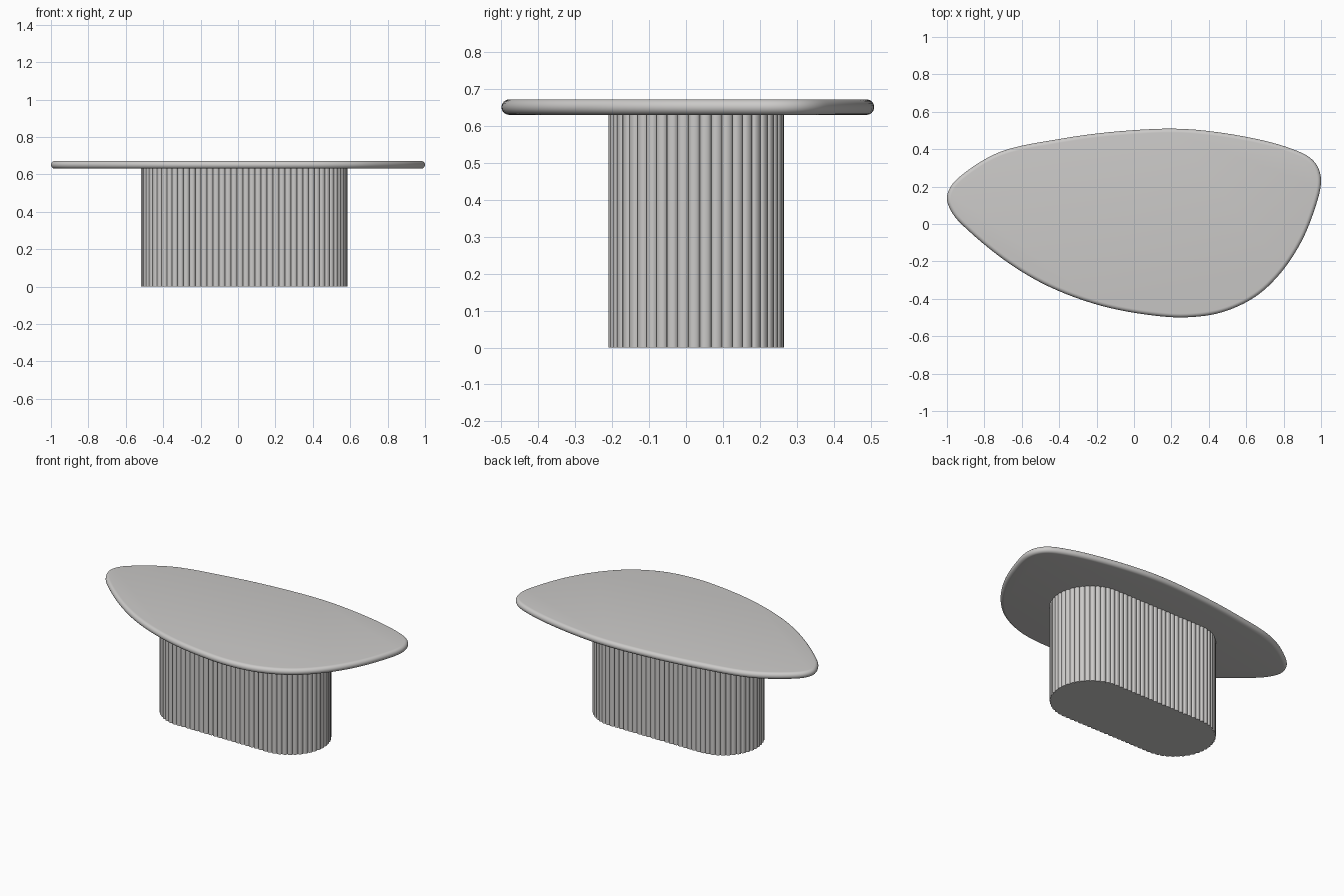
import bpy, bmesh, math
from mathutils import Vector

if "Cube" in bpy.data.objects:
    bpy.data.objects.remove(bpy.data.objects["Cube"])

mat = bpy.data.materials.new("warm grey")
mat.diffuse_color = (0.60, 0.59, 0.58, 1)
mat.use_nodes = True
mat.node_tree.nodes["Principled BSDF"].inputs["Base Color"].default_value = mat.diffuse_color


def loft(name, rings):
    """Skin a stack of closed rings and cap both ends."""
    bm = bmesh.new()
    vs = [[bm.verts.new(p) for p in r] for r in rings]
    n = len(vs[0])
    for a, b in zip(vs, vs[1:]):
        for i in range(n):
            j = (i + 1) % n
            bm.faces.new((a[i], a[j], b[j], b[i]))
    bm.faces.new(vs[0][::-1])
    bm.faces.new(vs[-1])
    me = bpy.data.meshes.new(name)
    bm.to_mesh(me)
    bm.free()
    me.materials.append(mat)
    ob = bpy.data.objects.new(name, me)
    bpy.context.collection.objects.link(ob)
    bpy.context.view_layer.objects.active = ob
    ob.select_set(True)
    bpy.ops.object.shade_smooth_by_angle(angle=math.radians(35))
    ob.select_set(False)
    return ob


def smooth_loop(pts, sub):
    """Closed centripetal spline through the points."""
    out = []
    n = len(pts)
    for i in range(n):
        p0, p1, p2, p3 = (Vector(pts[(i + k) % n]) for k in (-1, 0, 1, 2))
        d0, d1, d2 = ((b - a).length ** 0.5 for a, b in ((p0, p1), (p1, p2), (p2, p3)))
        m1 = ((p1 - p0) / d0 - (p2 - p0) / (d0 + d1) + (p2 - p1) / d1) * d1
        m2 = ((p2 - p1) / d1 - (p3 - p1) / (d1 + d2) + (p3 - p2) / d2) * d1
        for s in range(sub):
            t = s / sub
            out.append(p1 * (2*t**3 - 3*t*t + 1) + m1 * (t**3 - 2*t*t + t)
                       + p2 * (3*t*t - 2*t**3) + m2 * (t**3 - t*t))
    return out


# Pebble-shaped top with a rounded rim
outline = [(1.0, .22), (.985, .30), (.94, .355), (.835, .405), (.62, .462), (.27, .508),
           (-.075, .496), (-.396, .455), (-.717, .385), (-.904, .275), (-.98, .20),
           (-1.0, .134), (-.968, .053), (-.877, -.043), (-.663, -.214), (-.45, -.337),
           (-.18, -.436), (.086, -.487), (.28, -.499), (.47, -.472), (.647, -.39),
           (.78, -.267), (.888, -.107), (.957, .053)]
edge = smooth_loop(outline, 6)
n = len(edge)
normals = []
for i in range(n):
    t = (edge[(i + 1) % n] - edge[i - 1]).normalized()
    normals.append(Vector((t.y, -t.x)))
R, Z = 0.021, 0.651
rings = []
for k in range(13):
    a = -math.pi / 2 + math.pi * k / 12
    inset, z = R * (1 - math.cos(a)), Z + R * math.sin(a)
    rings.append([(*(p - m * inset), z) for p, m in zip(edge, normals)])
loft("table_top", rings)

# Reeded pedestal: stadium plan with convex ribs
CX, CY, RAD, HALF = 0.0325, 0.0275, 0.2375, 0.315
RIBS, STEPS, DEPTH = 86, 8, 0.010
perim = 4 * HALF + 2 * math.pi * RAD


def stadium(s, off):
    s %= perim
    arc = math.pi * RAD
    side = 1
    if s >= perim / 2:
        s, side = s - perim / 2, -1
    if s < arc:
        a = -math.pi / 2 + s / RAD
        x, y = HALF + (RAD - off) * math.cos(a), (RAD - off) * math.sin(a)
    else:
        x, y = HALF - (s - arc), RAD - off
    return CX + side * x, CY + side * y


plan = []
for i in range(RIBS * STEPS):
    u = 2 * (i % STEPS) / STEPS - 1
    off = DEPTH * (1 - math.sqrt(max(0, 1 - u * u))) 
    plan.append(stadium(perim * i / (RIBS * STEPS), off))
loft("reeded_base", [[(x, y, z) for x, y in plan] for z in (0, 0.635)])
